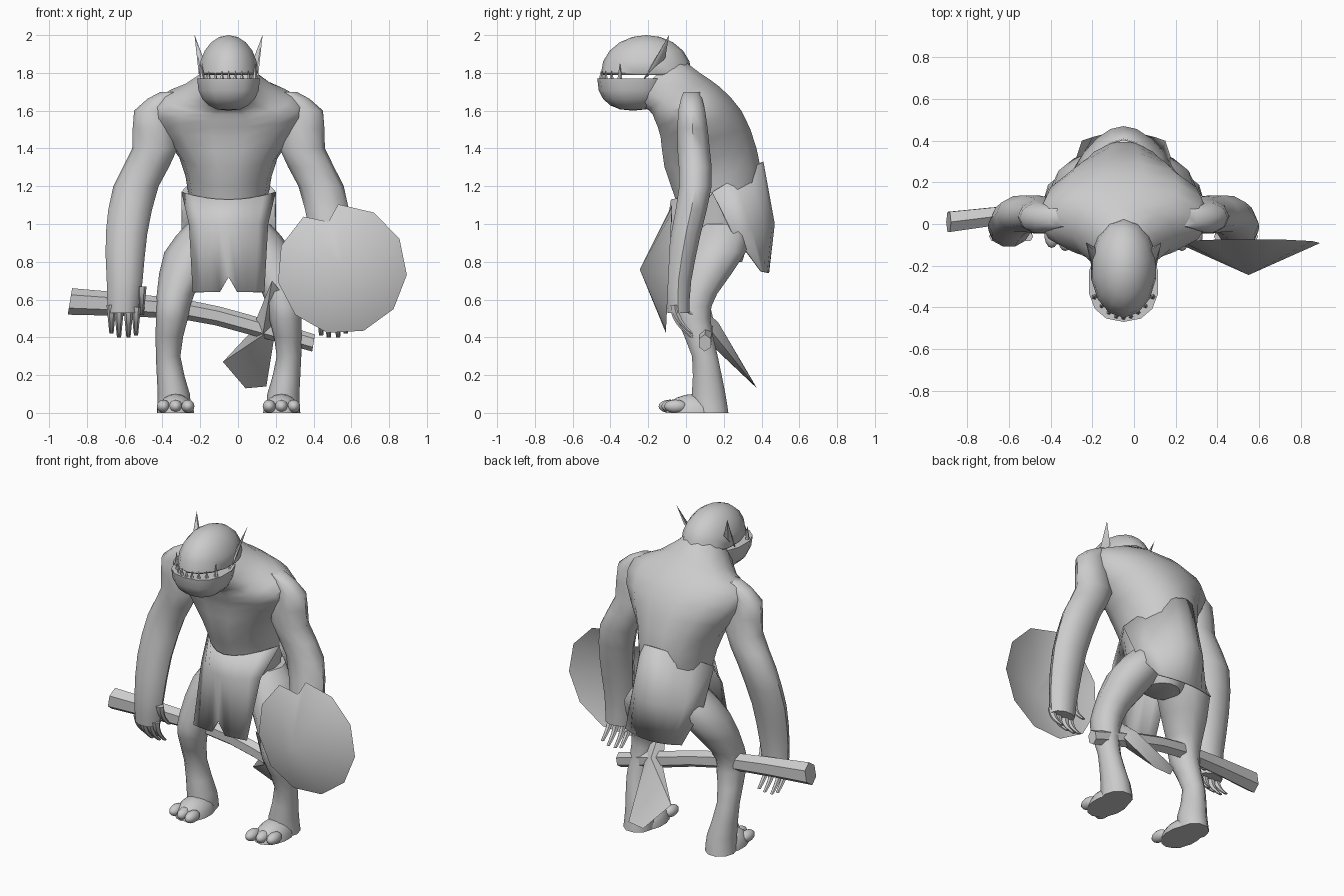
import bpy, bmesh, math
from mathutils import Vector

cube = bpy.data.objects.get("Cube")
if cube:
    bpy.data.objects.remove(cube)

MIDDLE = -0.05          # x of the body's plane of symmetry
COLOUR = (0.6, 0.6, 0.6, 1)
grey = bpy.data.materials.new("plain grey")
grey.use_nodes = True
grey.diffuse_color = COLOUR
grey.node_tree.nodes["Principled BSDF"].inputs["Base Color"].default_value = COLOUR
parts = []


def finish(name, bm):
    bmesh.ops.recalc_face_normals(bm, faces=bm.faces)
    mesh = bpy.data.meshes.new(name)
    bm.to_mesh(mesh)
    bm.free()
    mesh.materials.append(grey)
    part = bpy.data.objects.new(name, mesh)
    bpy.context.collection.objects.link(part)
    parts.append(part)
    return part


def smooth(rows):
    """Add a row halfway between neighbours, on a smooth curve through them."""
    result = [rows[0]]
    for i in range(len(rows) - 1):
        before, after = rows[max(i - 1, 0)], rows[min(i + 2, len(rows) - 1)]
        result.append([(9 * (b + c) - a - d) / 16
                       for a, b, c, d in zip(before, rows[i], rows[i + 1], after)])
        result.append(rows[i + 1])
    return result


def loft(name, rings, sides):
    """Skin elliptical rings, each given as centre and two half axes."""
    bm = bmesh.new()
    angles = [math.tau * i / sides for i in range(sides)]
    loops = [[bm.verts.new(Vector(centre) + Vector(across) * math.cos(t) + Vector(deep) * math.sin(t))
              for t in angles] for centre, across, deep in rings]
    for lower, upper in zip(loops, loops[1:]):
        for i in range(sides):
            j = (i + 1) % sides
            bm.faces.new((lower[i], lower[j], upper[j], upper[i]))
    bm.faces.new(loops[0])
    bm.faces.new(loops[-1])
    return finish(name, bm)


def limb(name, side, rows, sides=10, depth=1.0):
    """Level rings: distance from the middle, y, z, radius."""
    return loft(name, [((MIDDLE + side * out, y, z), (r, 0, 0), (0, r * depth, 0))
                       for out, y, z, r in smooth(rows)], sides)


def ball(name, centre, size, lowest=0.0, highest=2.0, roundness=1.0):
    """Ellipsoid flattened at given heights; low roundness is boxier."""
    bm = bmesh.new()
    bmesh.ops.create_uvsphere(bm, u_segments=14, v_segments=10, radius=1)
    for v in bm.verts:
        v.co = [c + s * math.copysign(abs(p) ** roundness, p)
                for c, s, p in zip(centre, size, v.co)]
        v.co.z = min(max(v.co.z, lowest), highest)
    return finish(name, bm)


def plate(name, rim, front, back):
    """Rim joined to a raised centre on each face."""
    bm = bmesh.new()
    corners = [bm.verts.new(p) for p in rim]
    for point in (front, back):
        apex = bm.verts.new(point)
        for i, corner in enumerate(corners):
            bm.faces.new((apex, corner, corners[(i + 1) % len(corners)]))
    return finish(name, bm)


def cloth(name, rows, notch=0.0):
    """Bowed sheet; rows: half width, y and z at the centre, y and z at the edge."""
    bm = bmesh.new()
    steps = [i / 4 for i in range(-4, 5)]
    grid = []
    for width, y, z, edge_y, edge_z in rows:
        grid.append([bm.verts.new((MIDDLE + width * s, y + (edge_y - y) * s * s,
                                   z + (edge_z - z) * s * s)) for s in steps])
    grid[-1][len(steps) // 2].co.z += notch
    for upper, lower in zip(grid, grid[1:]):
        for i in range(len(steps) - 1):
            bm.faces.new((upper[i], upper[i + 1], lower[i + 1], lower[i]))
    sheet = finish(name, bm)
    sheet.modifiers.new("thickness", "SOLIDIFY").thickness = 0.008


# Hunched torso: front y and z, back y and z, half width
spine = [(0.1, 0.8, 0.3, 0.8, 0.1), (0, 0.9, 0.33, 0.9, 0.18), (-0.05, 1.1, 0.4, 1.2, 0.21),
         (-0.12, 1.3, 0.38, 1.4, 0.26), (-0.14, 1.46, 0.3, 1.6, 0.39), (-0.17, 1.55, 0.18, 1.73, 0.4),
         (-0.2, 1.6, 0.08, 1.8, 0.25), (-0.3, 1.64, -0.05, 1.9, 0.12)]
loft("torso", [((MIDDLE, (fy + by) / 2, (fz + bz) / 2), (width, 0, 0), (0, (by - fy) / 2, (bz - fz) / 2))
               for fy, fz, by, bz, width in smooth(spine)], sides=14)

# Head with a heavy underjaw
ball("skull", (MIDDLE, -0.21, 1.8), (0.16, 0.24, 0.2), lowest=1.79)
ball("jaw", (MIDDLE, -0.28, 1.77), (0.17, 0.19, 0.17), highest=1.77, roundness=0.85)

# Teeth follow the jaw's rim, with a tusk at each end
for i in range(-4, 5):
    s = i / 4
    tusk = abs(i) == 4
    out, y = 0.14 * s, -0.45 + 0.1 * s * s
    limb("tusk" if tusk else "tooth", 1,
         [(out, y, 1.75, 0.016), (out, y, 1.85 if tusk else 1.81, 0.001)], sides=5)

for side, tag in ((-1, "right"), (1, "left")):
    # Pointed ear
    loft(tag + "_ear", [((MIDDLE + side * out, y, z), (0, r, r), (r / 3, -r / 6, 0))
                        for out, y, z, r in [(0.14, -0.17, 1.82, 0.06), (0.18, -0.09, 2, 0.001)]], sides=6)

    # Long arm hanging to the knee
    limb(tag + "_arm", side, [
        (0.3, 0.03, 1.7, 0.06), (0.4, 0.03, 1.6, 0.1), (0.39, 0.04, 1.4, 0.12), (0.49, 0.05, 1.2, 0.12),
        (0.54, 0, 0.95, 0.11), (0.55, -0.04, 0.7, 0.095), (0.56, -0.04, 0.53, 0.08)], depth=0.75)

    # Curled fingers and a shorter, higher thumb
    for out, top in ((0.62, 0.57), (0.58, 0.55), (0.53, 0.55), (0.49, 0.56), (0.46, 0.67)):
        limb(tag + "_finger", side, [(out, -0.06 + 0.01 * k * k, top - 0.05 * k, 0.026 - 0.005 * k)
                                     for k in range(4)], sides=6)

    # Bent leg
    limb(tag + "_leg", side, [
        (0.1, 0.2, 1, 0.12), (0.19, 0.16, 0.85, 0.15), (0.28, 0.06, 0.63, 0.1), (0.3, 0.04, 0.5, 0.085),
        (0.32, 0.1, 0.3, 0.065), (0.29, 0.12, 0.1, 0.085), (0.29, 0.13, 0, 0.09)], depth=1.1)

    # Flat foot with three toes
    foot = MIDDLE + side * 0.28
    ball(tag + "_foot", (foot, 0.04, 0), (0.1, 0.15, 0.1))
    for k in (-1, 0, 1):
        ball(tag + "_toe", (foot + side * k * 0.065, -0.07 + 0.015 * k, 0.035), (0.035, 0.06, 0.035))

# Skirt: back panel and notched front flap share the waist line
cloth("back_skirt", [(0.25, 0.41, 1.33, 0.14, 1.17), (0.25, 0.47, 1, 0.25, 0.95),
                     (0.2, 0.44, 0.74, 0.4, 0.75)])
cloth("front_flap", [(0.25, -0.08, 1.13, 0.14, 1.17), (0.21, -0.1, 1, 0, 1),
                     (0.19, -0.13, 0.64, -0.11, 0.64)], notch=0.08)

# Round shield: faceted cone with a notch near the top of its rim
centre, radius, facets = Vector((0.55, -0.09, 0.76)), 0.345, 11
rim = []
for i in range(facets):
    turn = math.tau * (i - 0.15) / facets
    rim.append(centre + Vector((math.cos(turn), 0.05 * math.sin(turn), math.sin(turn))) * radius)
rim.insert(4, (rim[3] + rim[4]) / 2 + Vector((0.04, 0, -0.06)))
plate("shield", rim, centre + Vector((0, -0.155, 0)), centre + Vector((0, -0.135, 0)))

# Axe: crooked haft
haft = [(-0.89, 0.01, 0.59, 0.07), (-0.3, 0.08, 0.55, 0.052), (0.05, 0.11, 0.47, 0.05), (0.4, 0.1, 0.37, 0.045)]
loft("axe_haft", [((x, y, z), (r / 6, 0, r), (0, r * 0.8, 0)) for x, y, z, r in smooth(haft)], sides=6)

# Axe: leaning blade, long edge below and a spike above
outline = [(0.18, 0.7), (0.26, 0.6), (0.2, 0.45), (0.15, 0.14), (0.04, 0.13), (-0.08, 0.27), (0.07, 0.43)]
plate("axe_blade", [(x, 0.48 - 0.8 * z, z) for x, z in outline], (0.13, 0.08, 0.41), (0.13, 0.17, 0.48))

# Smooth shading with crisp edges
bpy.ops.object.select_all(action="DESELECT")
for part in parts:
    part.select_set(True)
bpy.context.view_layer.objects.active = parts[0]
bpy.ops.object.shade_smooth_by_angle(angle=math.radians(45))
